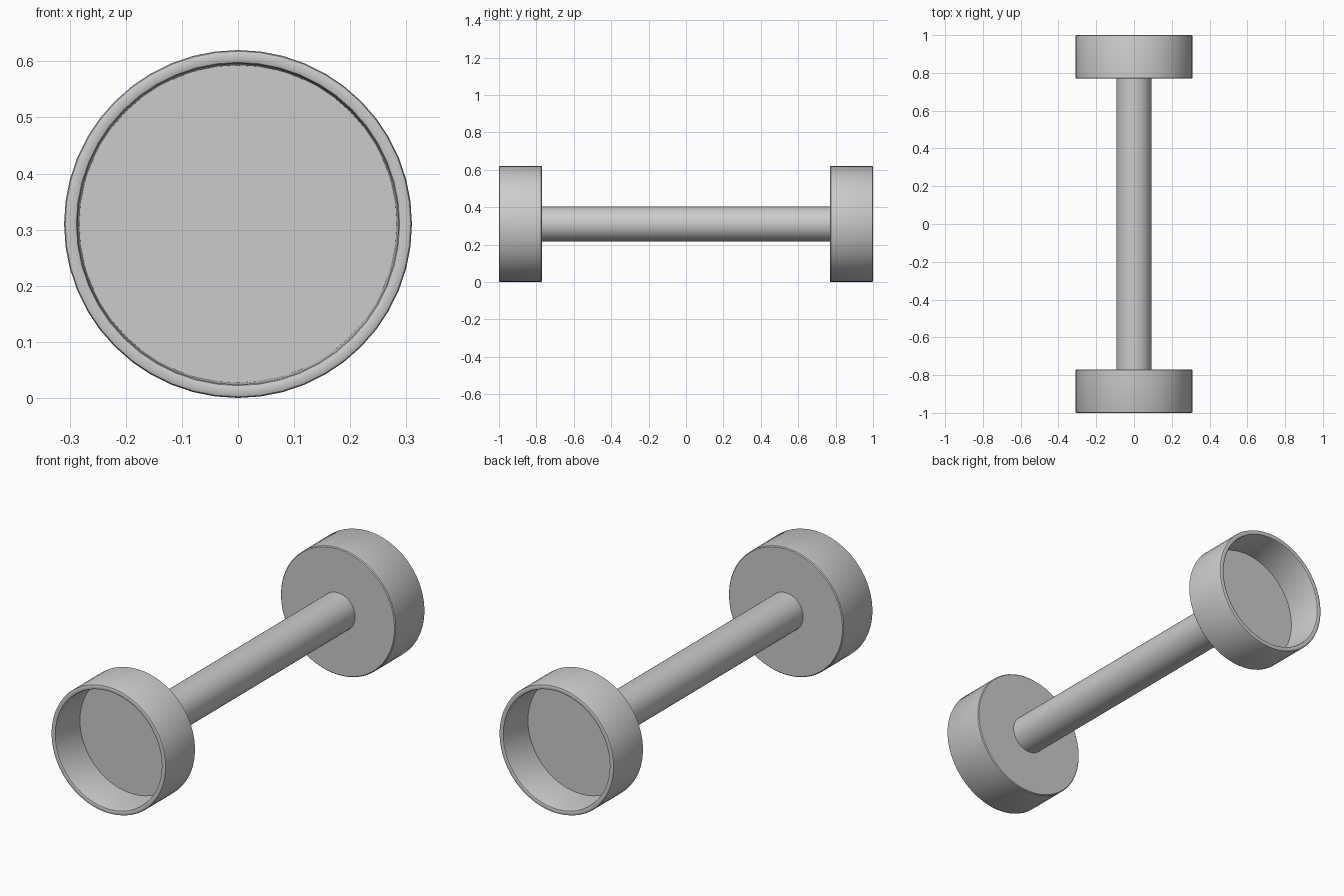
import bpy, bmesh, math
from mathutils import Matrix

cube = bpy.data.objects.get("Cube")
if cube:
    bpy.data.objects.remove(cube, do_unlink=True)

RADIUS = 0.31      # outer radius of the cups, also the axis height
SEGMENTS = 48

grey = bpy.data.materials.new("plain_grey")
grey.use_nodes = True
colour = (0.6, 0.6, 0.6, 1)
grey.diffuse_color = colour
grey.node_tree.nodes["Principled BSDF"].inputs["Base Color"].default_value = colour


def lathe(name, profile, turn=0):
    """Spin a (radius, y) profile about the y axis, then turn it about z."""
    bm = bmesh.new()
    verts = [bm.verts.new((r, y, 0)) for r, y in profile]
    edges = [bm.edges.new(pair) for pair in zip(verts, verts[1:])]
    bmesh.ops.spin(bm, geom=verts + edges, cent=(0, 0, 0), axis=(0, 1, 0),
                   angle=math.tau, steps=SEGMENTS, use_merge=True)
    bmesh.ops.remove_doubles(bm, verts=bm.verts, dist=1e-4)
    bmesh.ops.recalc_face_normals(bm, faces=bm.faces)
    bm.transform(Matrix.Translation((0, 0, RADIUS)) @ Matrix.Rotation(turn, 4, "Z"))
    mesh = bpy.data.meshes.new(name)
    bm.to_mesh(mesh)
    bm.free()
    mesh.materials.append(grey)
    obj = bpy.data.objects.new(name, mesh)
    bpy.context.collection.objects.link(obj)
    bpy.ops.object.select_all(action="DESELECT")
    obj.select_set(True)
    bpy.context.view_layer.objects.active = obj
    bpy.ops.object.shade_smooth_by_angle(angle=math.radians(40))
    return obj


# Hollow cup: outer base, outer wall, softened rim, inner wall, floor
cup = [(0, -0.77), (0.306, -0.77), (RADIUS, -0.774), (RADIUS, -0.993),
       (0.308, -0.998), (0.303, -1), (0.293, -1), (0.288, -0.998),
       (0.286, -0.993), (0.283, -0.815), (0, -0.815)]
lathe("front_cup", cup)
lathe("back_cup", cup, math.pi)

# Round bar joining the two cups
lathe("bar", [(0, -0.775), (0.093, -0.775), (0.093, 0.775), (0, 0.775)])
